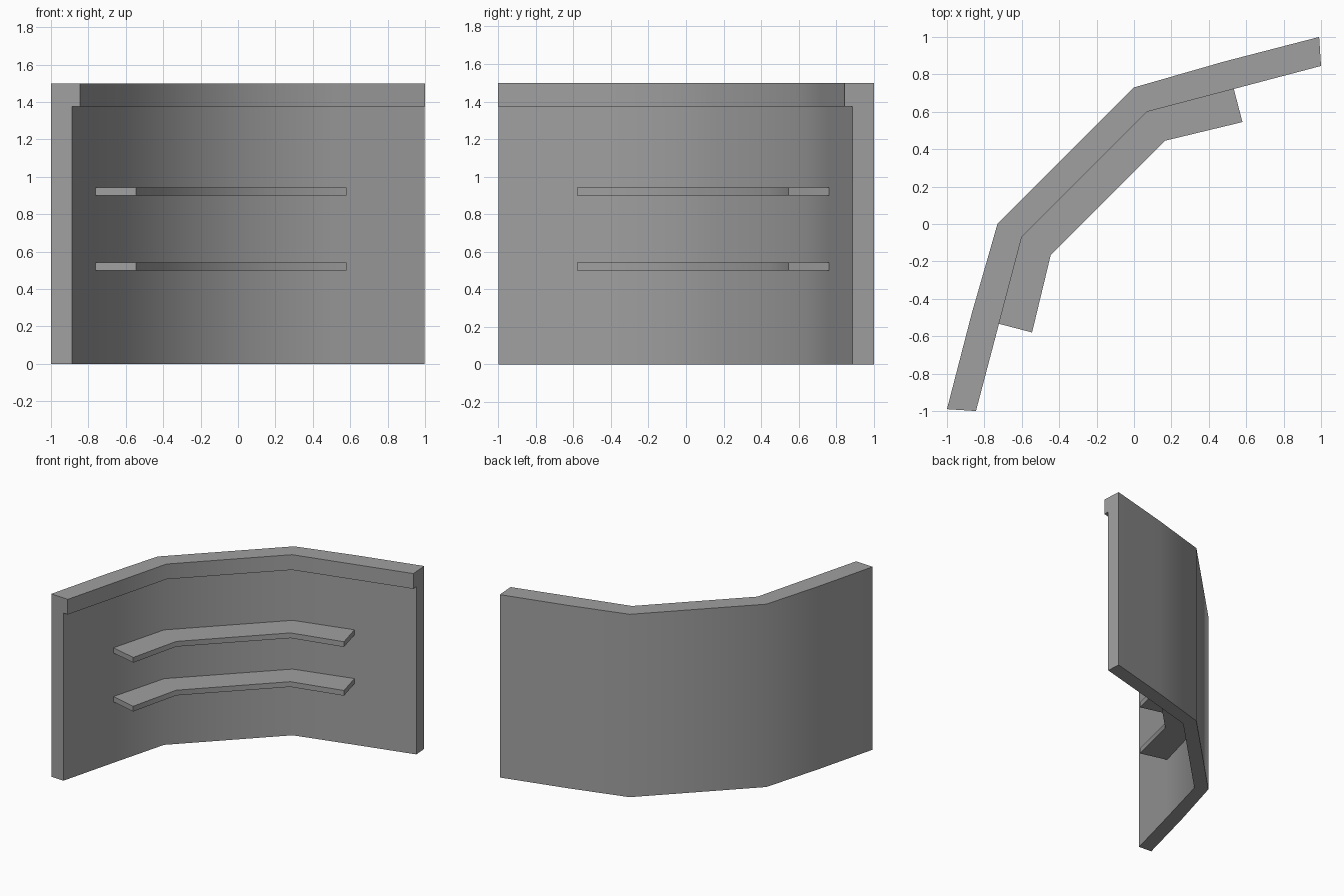
import bpy
import bmesh
import math

cube = bpy.data.objects.get("Cube")
if cube:
    bpy.data.objects.remove(cube, do_unlink=True)

grey = bpy.data.materials.new("plain grey")
grey.use_nodes = True
colour = (0.35, 0.35, 0.35, 1)
grey.diffuse_color = colour
grey.node_tree.nodes["Principled BSDF"].inputs["Base Color"].default_value = colour


def mirrored(half):
    """Reflect a half path across the diagonal to give the full bent path."""
    return [(-y, -x) for x, y in reversed(half)] + half


def sweep(name, back, front, section):
    """Loft a (depth, height) section between a back path and a front path."""
    bm = bmesh.new()
    rings = []
    for (bx, by), (fx, fy) in zip(mirrored(back), mirrored(front)):
        rings.append([bm.verts.new((bx + (fx - bx) * t, by + (fy - by) * t, z))
                      for t, z in section])
    n = len(section)
    for a, b in zip(rings, rings[1:]):
        for i in range(n):
            j = (i + 1) % n
            bm.faces.new((a[i], a[j], b[j], b[i]))
    bm.faces.new(rings[0])
    bm.faces.new(rings[-1])
    bmesh.ops.recalc_face_normals(bm, faces=bm.faces)
    mesh = bpy.data.meshes.new(name)
    bm.to_mesh(mesh)
    bm.free()
    mesh.materials.append(grey)
    obj = bpy.data.objects.new(name, mesh)
    bpy.context.collection.objects.link(obj)
    bpy.ops.object.select_all(action="DESELECT")
    obj.select_set(True)
    bpy.context.view_layer.objects.active = obj
    bpy.ops.object.shade_smooth_by_angle(angle=math.radians(40))
    return obj


# Bent wall with an overhanging lip along its top
lip = 0.73
sweep("wall_with_lip",
      [(0, 0.73), (0.48, 0.868), (0.99, 1)],
      [(0.07, 0.6), (0.53, 0.721), (1, 0.845)],
      [(0, 0), (lip, 0), (lip, 1.375), (1, 1.375), (1, 1.5), (0, 1.5)])

# Two thin shelves following the inside of the wall
for name, z in (("lower_shelf", 0.5), ("upper_shelf", 0.9)):
    sweep(name,
          [(0.045, 0.645), (0.523, 0.762)],
          [(0.165, 0.445), (0.58, 0.545)],
          [(0, z), (1, z), (1, z + 0.043), (0, z + 0.043)])
